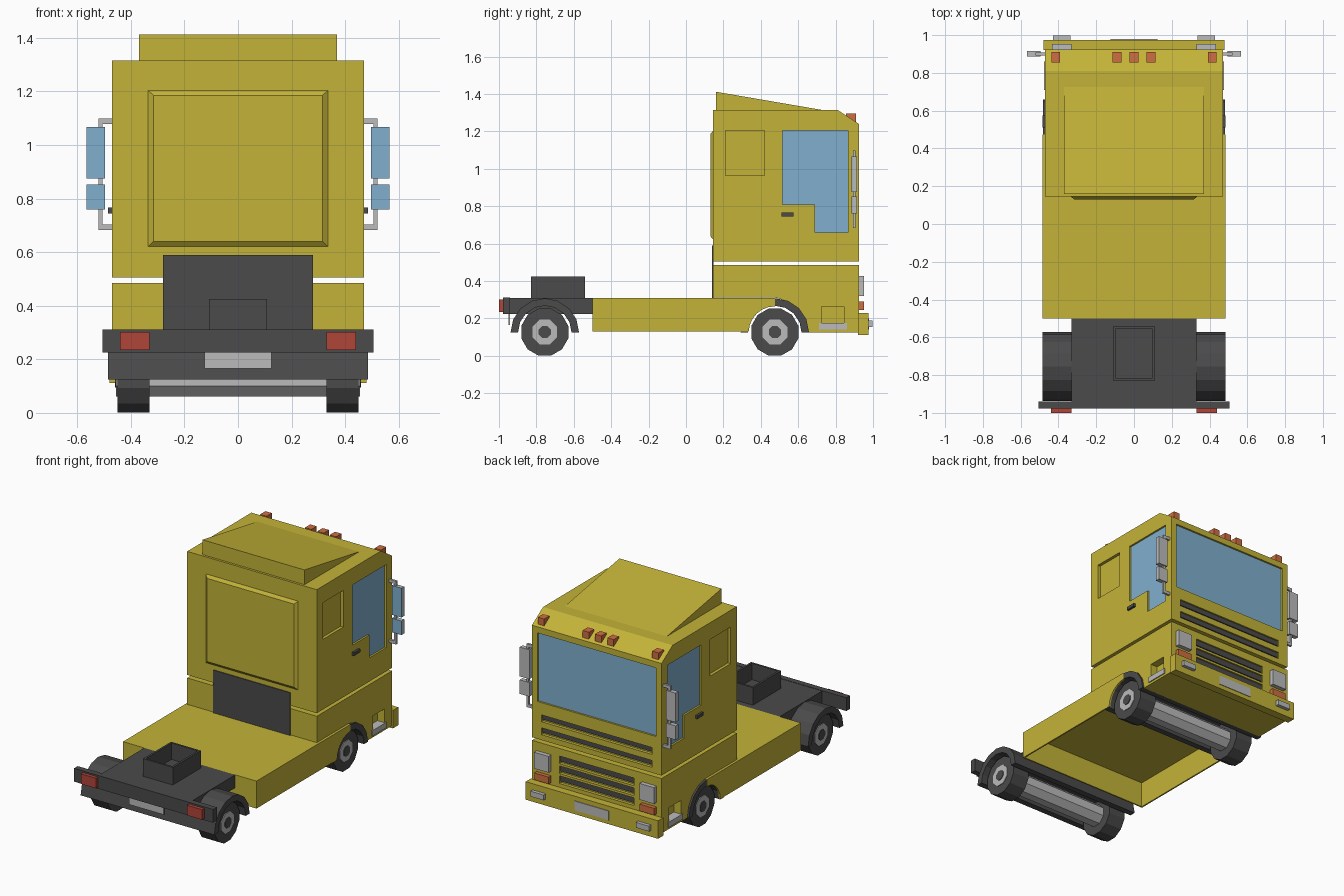
import bpy, bmesh, math
from mathutils import Matrix

if "Cube" in bpy.data.objects:
    bpy.data.objects.remove(bpy.data.objects["Cube"])


def mat(name, rgb):
    m = bpy.data.materials.new(name)
    m.diffuse_color = (*rgb, 1)
    m.use_nodes = True
    m.node_tree.nodes["Principled BSDF"].inputs["Base Color"].default_value = m.diffuse_color
    return m


YELLOW = mat("yellow_paint", (0.55, 0.45, 0.04))
DARK = mat("dark_grey", (0.069, 0.069, 0.069))
GREY = mat("light_grey", (0.50, 0.50, 0.50))
BLUE = mat("blue_glass", (0.216, 0.434, 0.617))
RED = mat("red_lamp", (0.434, 0.058, 0.04))
ORANGE = mat("orange_lamp", (0.61, 0.156, 0.053))


def finish(name, bm, m):
    bmesh.ops.recalc_face_normals(bm, faces=bm.faces)
    me = bpy.data.meshes.new(name)
    bm.to_mesh(me)
    bm.free()
    if m:
        me.materials.append(m)
    ob = bpy.data.objects.new(name, me)
    bpy.context.collection.objects.link(ob)
    return ob


def add_box(bm, x0, x1, y0, y1, z0, z1):
    mtx = Matrix.Translation(((x0 + x1) / 2, (y0 + y1) / 2, (z0 + z1) / 2))
    size = Matrix.Diagonal((abs(x1 - x0), abs(y1 - y0), abs(z1 - z0), 1))
    return bmesh.ops.create_cube(bm, size=1, matrix=mtx @ size)["verts"]


def add_prism(bm, x0, x1, pts):
    f = bm.faces.new([bm.verts.new((x0, y, z)) for y, z in pts])
    ext = bmesh.ops.extrude_face_region(bm, geom=[f])["geom"]
    vs = [v for v in ext if isinstance(v, bmesh.types.BMVert)]
    bmesh.ops.translate(bm, verts=vs, vec=(x1 - x0, 0, 0))


def box(name, m, *b):
    bm = bmesh.new()
    add_box(bm, *b)
    return finish(name, bm, m)


def prism(name, m, x0, x1, pts):
    bm = bmesh.new()
    add_prism(bm, x0, x1, pts)
    return finish(name, bm, m)


def cyl(name, m, r, x0, x1, y, z, n):
    pts = [(y + r * math.cos((i + .5) * math.tau / n), z + r * math.sin((i + .5) * math.tau / n)) for i in range(n)]
    return prism(name, m, x0, x1, pts)


def arc(cy, cz, r, a0, a1, n):
    return [(cy + r * math.cos(math.radians(a0 + (a1 - a0) * i / n)),
             cz + r * math.sin(math.radians(a0 + (a1 - a0) * i / n))) for i in range(n + 1)]


def cut(ob, bm):
    cutter = finish("cutter", bm, None)
    cutter.hide_render = True
    mod = ob.modifiers.new("cut", 'BOOLEAN')
    mod.operation = 'DIFFERENCE'
    mod.solver = 'EXACT'
    mod.object = cutter
    bpy.context.view_layer.objects.active = ob
    bpy.ops.object.modifier_apply(modifier="cut")
    bpy.data.objects.remove(cutter)


FRONT, REAR, AXLE_Z = 0.475, -0.755, 0.127
SIDES = ((1, "right"), (-1, "left"))
UPPER_SLOTS = [(0.625, 0.67), (0.54, 0.585)]
LOWER_SLOTS = [(0.385, 0.435), (0.32, 0.37), (0.255, 0.305)]
WINDOW = [(.515, 1.205), (.865, 1.205), (.865, .66), (.69, .66), (.69, .81), (.515, .81)]

# Upper cab with recessed windows, side lockers and grille slots
cab = prism("upper_cab", YELLOW, -.47, .47,
            [(.145, .505), (.925, .505), (.925, 1.24), (.81, 1.315), (.145, 1.315)])
bm = bmesh.new()
add_box(bm, -.43, .43, .91, 1.0, .75, 1.2)
for z0, z1 in UPPER_SLOTS:
    add_box(bm, -.40, .40, .905, 1.0, z0, z1)
for s, _ in SIDES:
    add_prism(bm, s * .455, s * .6, WINDOW)
    add_box(bm, s * .45, s * .6, .21, .42, .965, 1.205)
cut(cab, bm)
box("windscreen", BLUE, -.43, .43, .908, .913, .75, 1.2)
for z0, z1 in UPPER_SLOTS:
    box("upper_grille_slot", DARK, -.40, .40, .904, .915, z0 + .012, z1)
for s, side in SIDES:
    prism(side + "_door_window", BLUE, s * .452, s * .458, WINDOW)
    box(side + "_door_handle", DARK, s * .465, s * .485, .51, .575, .745, .766)

# Raised panel on the cab's back wall
bm = bmesh.new()
for v in add_box(bm, -.342, .342, .13, .15, .615, 1.21):
    if v.co.y < .14:
        v.co.x *= .315 / .342
        v.co.z += .025 if v.co.z < .9 else -.025
finish("back_wall_panel", bm, YELLOW)

# Roof spoiler and marker lamps
prism("roof_spoiler", YELLOW, -.37, .37, [(.16, 1.31), (.75, 1.31), (.72, 1.316), (.16, 1.412)])
for x in (-.415, -.09, 0, .09, .415):
    box("roof_marker_lamp", ORANGE, x - .023, x + .023, .855, .91, 1.24, 1.295)

# Lower cab with wheel arch, grille slots and step recesses
lower = prism("lower_cab", YELLOW, -.47, .47,
              [(.145, .312), (.145, .485), (.925, .485), (.925, .125)]
              + arc(FRONT, .125, .18, 0, 90, 6)[:-1] + [(FRONT, .312)])
bm = bmesh.new()
for z0, z1 in LOWER_SLOTS:
    add_box(bm, -.27, .27, .905, 1.0, z0, z1)
for s, _ in SIDES:
    add_box(bm, s * .42, s * .6, .725, .845, .165, .265)
cut(lower, bm)
for z0, z1 in LOWER_SLOTS:
    box("lower_grille_slot", DARK, -.27, .27, .904, .915, z0 + .012, z1)
box("cab_back_plate", DARK, -.28, .28, .139, .146, .31, .59)

# Front bumper, lamps and number plate
box("front_bumper", YELLOW, -.48, .48, .92, .975, .112, .23)
box("front_number_plate", GREY, -.125, .125, .973, .979, .14, .2)
for s, side in SIDES:
    box(side + "_headlamp", GREY, s * .33, s * .435, .92, .953, .32, .427)
    box(side + "_indicator", ORANGE, s * .33, s * .435, .92, .951, .245, .29)
    box(side + "_fog_lamp", GREY, s * .335, s * .43, .97, .998, .155, .19)
    box(side + "_step", GREY, s * .42, s * .477, .71, .86, .14, .176)

# Mirrors on bracket arms, glass facing backwards
for s, side in SIDES:
    for z in (.69, 1.085):
        box(side + "_mirror_arm", GREY, s * .465, s * .521, .893, .907, z - .007, z + .013)
    box(side + "_mirror_post", GREY, s * .506, s * .521, .893, .907, .685, 1.095)
    for z0, z1 in ((.875, 1.067), (.76, .852)):
        box(side + "_mirror", GREY, s * .496, s * .566, .89, .915, z0, z1)
        box(side + "_mirror_glass", BLUE, s * .496, s * .566, .886, .8905, z0, z1)

# Hollow chassis cover: side skirts with wheel arch, top and end wall
skirt = [(-.5, .13), (-.5, .31), (FRONT, .31)] + arc(FRONT, .125, .14, 90, 178, 6)
for s, side in SIDES:
    prism(side + "_chassis_skirt", YELLOW, s * .474, s * .484, skirt)
box("chassis_top", YELLOW, -.48, .48, -.5, FRONT, .3, .31)
box("chassis_end_wall", YELLOW, -.48, .48, -.5, -.49, .13, .305)

# Rear deck, coupling tray and tail bar
box("rear_deck", DARK, -.33, .33, -.975, -.5, .225, .31)
box("tail_bar", DARK, -.505, .505, -.978, -.94, .225, .312)
tray = box("coupling_tray", DARK, -.108, .108, -.83, -.54, .308, .425)
bm = bmesh.new()
add_box(bm, -.095, .095, -.817, -.553, .318, .6)
cut(tray, bm)
box("rear_number_plate", GREY, -.125, .125, -.949, -.941, .165, .226)
for s, side in SIDES:
    box(side + "_tail_lamp", RED, s * .33, s * .44, -1.0, -.97, .235, .302)

# Mudguards, axles and wheels
for cy, end, half in ((FRONT, "front", .482), (REAR, "rear", .485)):
    prism(end + "_mudguard", DARK, -half, half,
          arc(cy, .125, .183, 0, 180, 8) + arc(cy, .125, .143, 180, 0, 8))
    cyl(end + "_axle_and_hubs", GREY, .072, -.455, .455, cy, AXLE_Z, 8)
    for s, side in SIDES:
        cyl(f"{end}_{side}_tyre", DARK, .13, s * .33, s * .45, cy, AXLE_Z, 12)
        cyl(f"{end}_{side}_hub_cap", DARK, .035, s * .45, s * .459, cy, AXLE_Z, 8)
